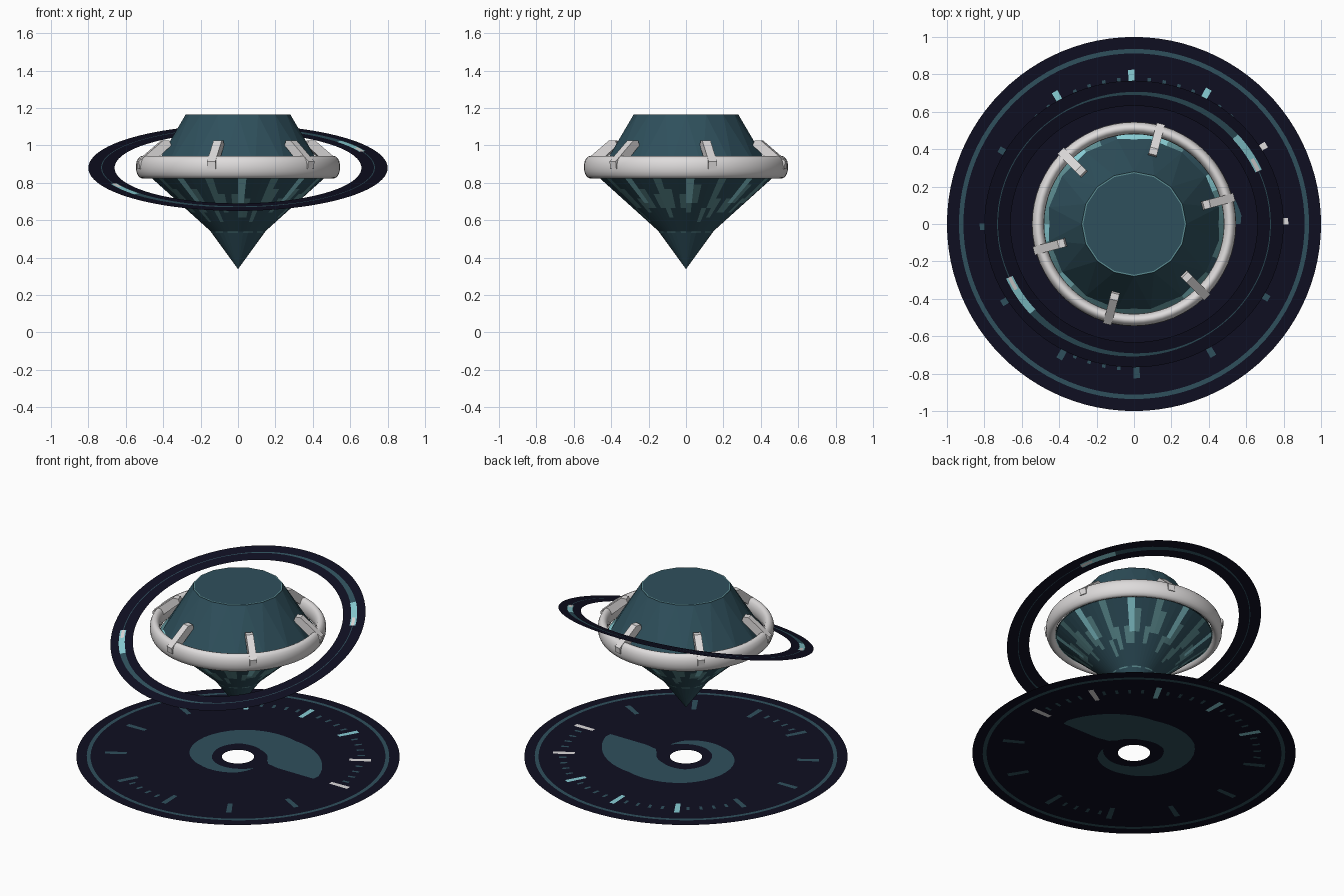
import bpy, bmesh, random
from math import sin, cos, radians, pi, tau
from mathutils import Matrix

cube = bpy.data.objects.get("Cube")
if cube:
    bpy.data.objects.remove(cube, do_unlink=True)
random.seed(4)

# Materials
PALETTE = [("midnight navy", (0.0045, 0.0045, 0.015)),
           ("deep teal", (0.028, 0.08, 0.107)),
           ("mid teal", (0.11, 0.27, 0.29)),
           ("pale cyan", (0.25, 0.62, 0.67)),
           ("pearl white", (0.73, 0.71, 0.71))]
NAVY, TEAL, MID, CYAN, PEARL = range(5)
mats = []
for name, rgb in PALETTE:
    m = bpy.data.materials.new(name)
    m.use_nodes = True
    m.diffuse_color = (*rgb, 1)
    m.node_tree.nodes["Principled BSDF"].inputs["Base Color"].default_value = (*rgb, 1)
    mats.append(m)


def finish(name, bm, matrix=Matrix(), smooth=False):
    """Turn a bmesh into a named object."""
    mesh = bpy.data.meshes.new(name)
    bm.to_mesh(mesh)
    bm.free()
    for m in mats:
        mesh.materials.append(m)
    ob = bpy.data.objects.new(name, mesh)
    ob.matrix_world = matrix
    bpy.context.collection.objects.link(ob)
    if smooth:
        mesh.polygons.foreach_set("use_smooth", [True] * len(mesh.polygons))
    return ob


def polar(r, deg, z):
    return (r * cos(radians(deg)), r * sin(radians(deg)), z)


def strip(bm, samples, mat, z=0, up=True):
    """Flat strip through (inner radius, outer radius, angle) samples."""
    rows = [(bm.verts.new(polar(a, t, z)), bm.verts.new(polar(b, t, z))) for a, b, t in samples]
    for (a, b), (d, c) in zip(rows, rows[1:]):
        f = bm.faces.new((a, b, c, d) if up else (d, c, b, a))
        f.material_index = mat


def plate(bm, samples, mat, h=0.002):
    """Thin painted plate showing on both sides of a sheet."""
    strip(bm, samples, mat, h)
    strip(bm, samples, mat, -h, False)


def arc(r0, r1, a0, a1, n):
    return [(r0, r1, a0 + (a1 - a0) * i / n) for i in range(n + 1)]


def tick(bm, r0, r1, deg, width, mat):
    half = width / (r0 + r1) * 180 / pi
    plate(bm, arc(r0, r1, deg - half, deg + half, 1), mat)


def lathe(bm, profile, n, rule):
    """Revolve (r, z) points, coloured by rule(column, row)."""
    rings = [[bm.verts.new(polar(r, 360 * i / n, z)) for i in range(n)] for r, z in profile]
    for row, (lo, hi) in enumerate(zip(rings, rings[1:])):
        for i in range(n):
            j = (i + 1) % n
            f = bm.faces.new((lo[i], lo[j], hi[j], hi[i]))
            f.material_index = rule(i, row)


# Base disc
lift = Matrix.Translation((0, 0, 0.002))
bm = bmesh.new()
strip(bm, arc(0.1, 1, 0, 360, 96), NAVY)
finish("base_disc", bm, lift)

# Dial marks: rim line, hour ticks and minute ticks
bm = bmesh.new()
plate(bm, arc(0.912, 0.936, 0, 360, 96), TEAL)
hour_colour = {0: PEARL, 30: PEARL, 60: CYAN, 90: CYAN, 120: CYAN}
for deg in range(0, 360, 30):
    tick(bm, 0.69, 0.825, deg + 1, 0.032, hour_colour.get(deg, TEAL))
for deg in list(range(0, 150, 6)) + list(range(240, 270, 6)):
    if deg % 30:
        tick(bm, 0.74, 0.785, deg, 0.018, TEAL)
finish("dial_marks", bm, lift)

# Spiral swirl: (sweep, inner radius, outer radius), turning clockwise
keys = [(0, 0.195, 0.2), (30, 0.18, 0.235), (90, 0.165, 0.265), (133, 0.16, 0.31),
        (210, 0.19, 0.39), (265, 0.17, 0.42), (317, 0.19, 0.55), (330, 0.22, 0.58)]
swirl = []
for (t0, a0, b0), (t1, a1, b1) in zip(keys, keys[1:]):
    for i in range(8):
        k = i / 8
        swirl.append((a0 + (a1 - a0) * k, b0 + (b1 - b0) * k, -27 - t0 - (t1 - t0) * k))
swirl.append((0.3, 0.57, -27 - 333))
bm = bmesh.new()
plate(bm, swirl[::-1], TEAL)
finish("dial_swirl", bm, lift)

# Tilted orbit ring with two comet-like arcs
tilt = Matrix.Translation((0, 0, 0.88)) @ Matrix.Rotation(radians(16.7), 4, "X")
bm = bmesh.new()
strip(bm, arc(0.66, 0.8, 0, 360, 96), NAVY)
finish("orbit_ring", bm, tilt)
bm = bmesh.new()
plate(bm, arc(0.727, 0.732, 0, 360, 96), TEAL, 0.0015)
for start in (24, 204):
    tail = [(0.73 - 0.018 * (1 - k / 24), 0.73 + 0.018 * (1 - k / 24), start + 16 + 4 * k)
            for k in range(25)]
    plate(bm, tail, TEAL)
    plate(bm, arc(0.71, 0.748, start, start + 18, 8), CYAN, 0.0025)
    plate(bm, arc(0.718, 0.738, start, start + 6, 4), PEARL, 0.003)
finish("orbit_arcs", bm, tilt)

# Gem crown: staggered triangular facets and a flat table
bm = bmesh.new()
N = 16
step = 360 / N
top = [bm.verts.new(polar(0.28, i * step, 1.165)) for i in range(N)]
low = [bm.verts.new(polar(0.462, (i + 0.5) * step, 0.87)) for i in range(N)]
bm.faces.new(top)
for i in range(N):
    j = (i + 1) % N
    bm.faces.new((top[i], low[i], top[j]))
    bm.faces.new((low[i], low[j], top[j]))
for f in bm.faces:
    f.material_index = TEAL
finish("gem_crown", bm)

# Thin bright edge round the table
bm = bmesh.new()
strip(bm, arc(0.272, 0.278, 0, 360, N), MID, 1.167)
finish("table_edge", bm)

# Dashed glowing girdle under the crown
bm = bmesh.new()
dash = [random.choice((CYAN, MID, MID, TEAL)) for i in range(32)]
lathe(bm, [(0.486, 0.842), (0.445, 0.878)], 64, lambda i, row: dash[i // 2])
finish("gem_girdle", bm)

# Gem pavilion with light streaks running down from the girdle
ROWS = 12
profile = [(0.145 + 0.335 * k / ROWS, 0.54 + 0.302 * k / ROWS) for k in range(ROWS + 1)]
reach = [random.randint(3, 6) for i in range(64)]


def streaks(i, row):
    kind = i % 4
    if kind == 0 and row >= reach[i]:
        return CYAN if i % 8 == 0 and row > 5 else MID
    if kind == 1 and reach[i] <= row < reach[i] + 4:
        return MID
    if kind == 3 and reach[i] - 1 <= row < reach[i] + 2:
        return MID
    return TEAL


bm = bmesh.new()
lathe(bm, profile, 64, streaks)
finish("gem_pavilion", bm)

# Pointed tip with a dashed seam
bm = bmesh.new()
lathe(bm, [(0.001, 0.34), (0.142, 0.534), (0.147, 0.541)], 32,
      lambda i, row: MID if row and i % 3 else TEAL)
finish("gem_tip", bm)

# Setting band: tall rounded hoop
bm = bmesh.new()
hoop = [(0.513 + 0.033 * cos(tau * k / 16), 0.884 + 0.06 * sin(tau * k / 16)) for k in range(17)]
lathe(bm, hoop, 64, lambda i, row: PEARL)
bmesh.ops.remove_doubles(bm, verts=bm.verts, dist=0.0001)
finish("setting_band", bm, smooth=True)

# Six prongs gripping the crown
claw = [(0.375, 1.0), (0.515, 0.875), (0.55, 0.875), (0.555, 0.915), (0.42, 1.027), (0.385, 1.027)]
for k in range(6):
    bm = bmesh.new()
    face = bm.faces.new([bm.verts.new((r, -0.023, z)) for r, z in claw])
    ext = bmesh.ops.extrude_face_region(bm, geom=[face])["geom"]
    bmesh.ops.translate(bm, vec=(0, 0.046, 0),
                        verts=[v for v in ext if isinstance(v, bmesh.types.BMVert)])
    bmesh.ops.recalc_face_normals(bm, faces=bm.faces)
    for f in bm.faces:
        f.material_index = PEARL
    finish(f"prong_{k + 1}", bm, Matrix.Rotation(radians(15 + 60 * k), 4, "Z"))
